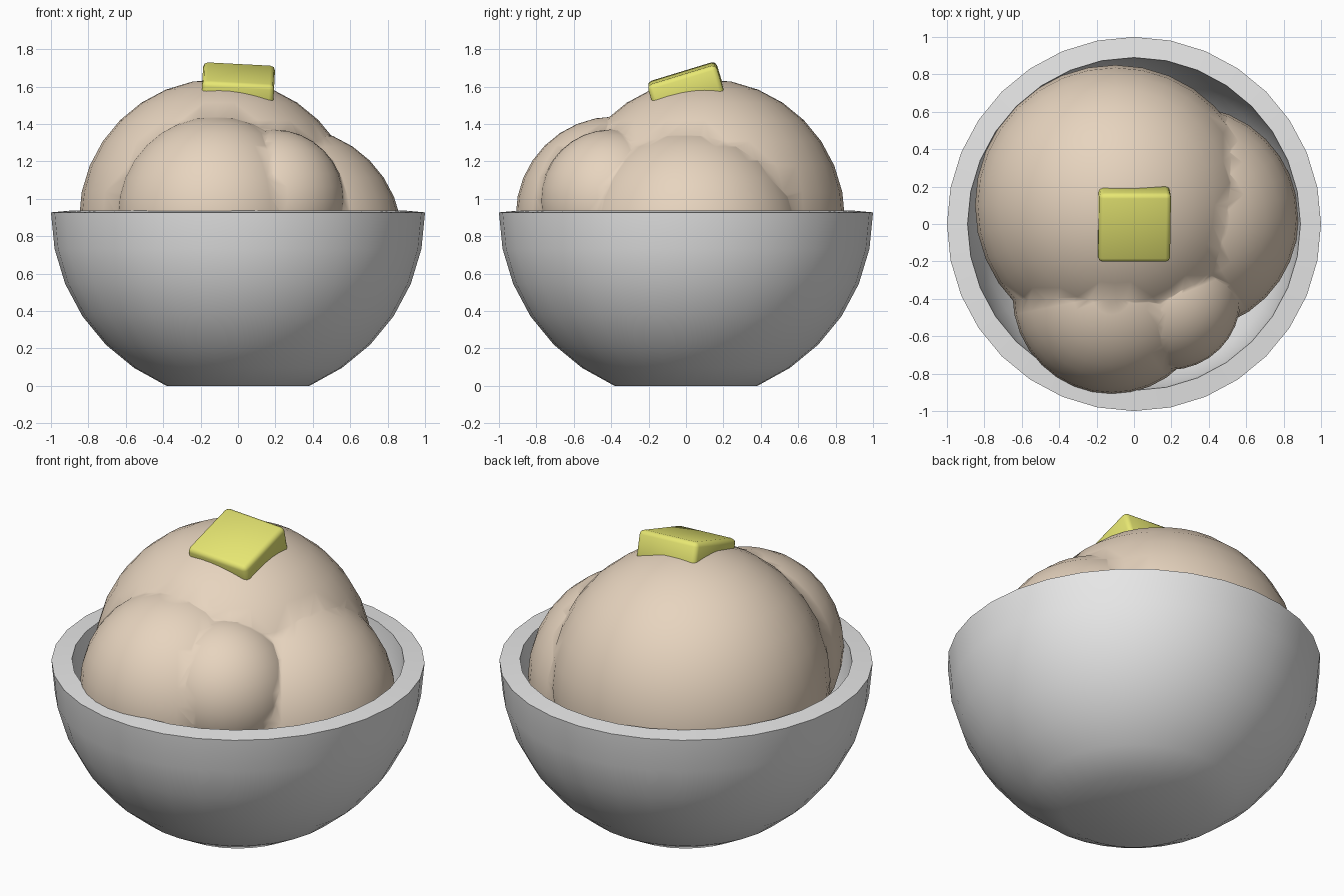
import bpy, bmesh, math

if "Cube" in bpy.data.objects:
    bpy.data.objects.remove(bpy.data.objects["Cube"])


def material(name, rgb):
    m = bpy.data.materials.new(name)
    m.diffuse_color = (*rgb, 1)
    m.use_nodes = True
    m.node_tree.nodes["Principled BSDF"].inputs["Base Color"].default_value = m.diffuse_color
    return m


def lathe(name, profile, segments, mat):
    """Closed solid from (radius, z) rings, capped at both ends."""
    bm = bmesh.new()
    rings = []
    for r, z in profile:
        rings.append([bm.verts.new((r * math.cos(2 * math.pi * i / segments),
                                    r * math.sin(2 * math.pi * i / segments), z))
                      for i in range(segments)])
    for a, b in zip(rings, rings[1:]):
        for i in range(segments):
            j = (i + 1) % segments
            bm.faces.new((a[i], a[j], b[j], b[i]))
    bm.faces.new(rings[0])
    bm.faces.new(rings[-1])
    bmesh.ops.recalc_face_normals(bm, faces=bm.faces)
    mesh = bpy.data.meshes.new(name)
    bm.to_mesh(mesh)
    bm.free()
    obj = bpy.data.objects.new(name, mesh)
    bpy.context.collection.objects.link(obj)
    mesh.materials.append(mat)
    return obj


def activate(obj):
    bpy.ops.object.select_all(action='DESELECT')
    obj.select_set(True)
    bpy.context.view_layer.objects.active = obj


bowl_grey = material("bowl_grey", (0.8, 0.8, 0.8))
potato_cream = material("potato_cream", (0.80, 0.66, 0.52))
butter_yellow = material("butter_yellow", (0.80, 0.80, 0.17))

# Bowl: half-sphere shell with a flat foot
C = 0.927
steps = [math.radians(11.25 * i) for i in range(7)]
outer = [(math.cos(a), C - math.sin(a)) for a in steps]
inner = [(0.89 * math.cos(a), C - 0.89 * math.sin(a)) for a in steps]
outer[-1] = (outer[-1][0], 0)
inner[0] = (0.89, C + 0.01)
bowl = lathe("bowl", outer[::-1] + inner, 32, bowl_grey)
activate(bowl)
bpy.ops.object.shade_smooth_by_angle(angle=math.radians(30))

# Mashed potato: four merged scoops (centre, radius)
scoops = [((-0.10, 0.10, 0.89), 0.75),
          ((-0.12, -0.38, 0.91), 0.53),
          ((0.28, 0.03, 0.78), 0.60),
          ((0.19, -0.40, 0.99), 0.38)]
parts = []
for centre, radius in scoops:
    bpy.ops.mesh.primitive_uv_sphere_add(segments=32, ring_count=16,
                                         radius=radius, location=centre)
    s = bpy.context.object
    s.data.materials.append(potato_cream)
    bpy.ops.object.shade_smooth()
    parts.append(s)
potato = parts[0]
potato.name = "mashed_potato"
activate(potato)
for other in parts[1:]:
    mod = potato.modifiers.new("merge", 'BOOLEAN')
    mod.operation = 'UNION'
    mod.solver = 'EXACT'
    mod.object = other
    bpy.ops.object.modifier_apply(modifier=mod.name)
    bpy.data.objects.remove(other)

# Butter pat: rounded slab tilted towards the front
bpy.ops.mesh.primitive_cube_add(size=1, location=(0, 0, 1.59))
butter = bpy.context.object
butter.name = "butter_pat"
butter.scale = (0.385, 0.385, 0.17)
butter.rotation_euler = (math.radians(17), math.radians(3), 0)
bpy.ops.object.transform_apply(location=False, rotation=False, scale=True)
butter.data.materials.append(butter_yellow)
bev = butter.modifiers.new("rounding", 'BEVEL')
bev.width = 0.025
bev.segments = 2
bpy.ops.object.modifier_apply(modifier=bev.name)
bpy.ops.object.shade_smooth()
